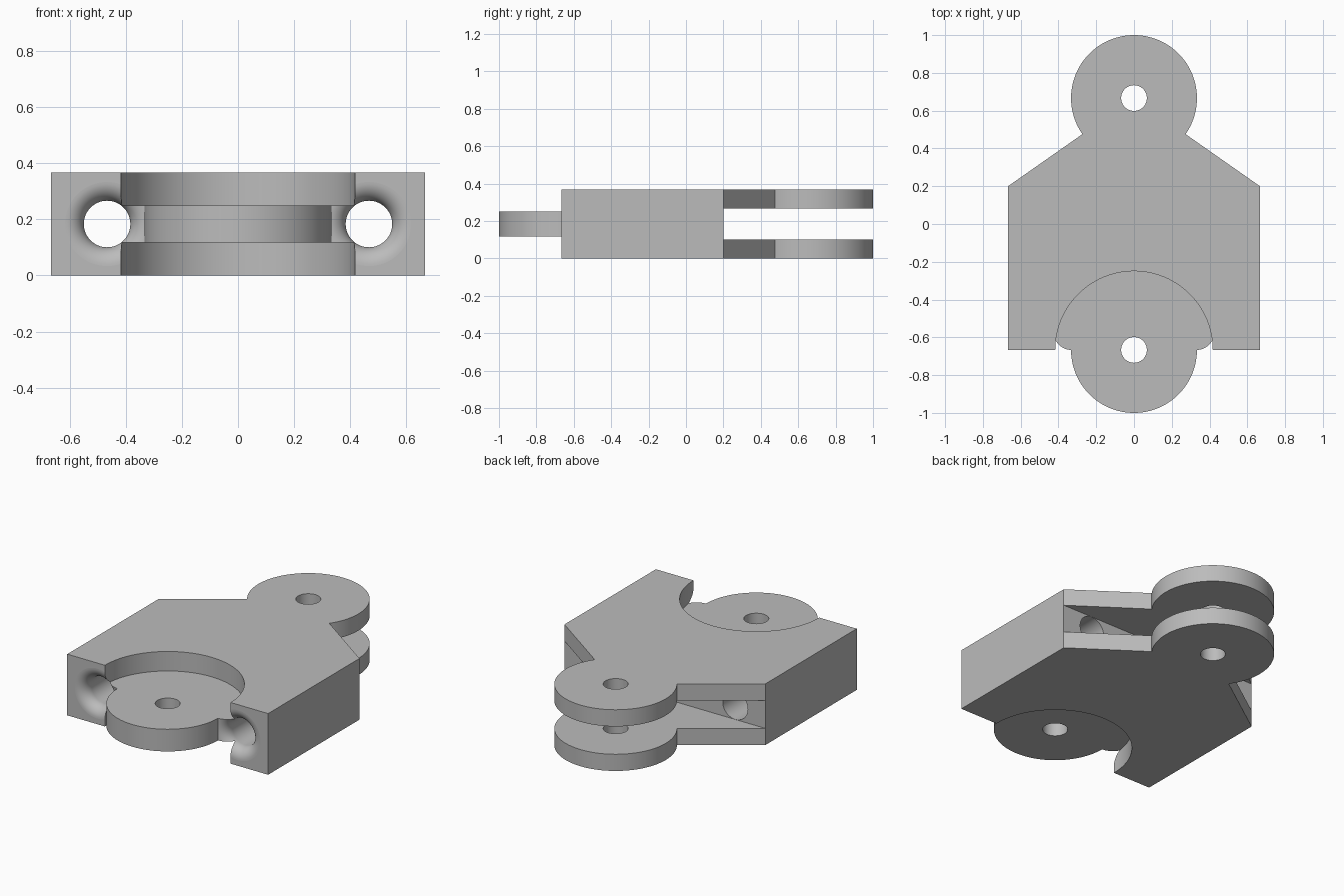
import bpy, bmesh, math
from mathutils import Matrix

if "Cube" in bpy.data.objects:
    bpy.data.objects.remove(bpy.data.objects["Cube"], do_unlink=True)

# Main dimensions
HALF = 2 / 3            # half width, and distance of both pivots from the centre
HEIGHT = 0.367
MID = HEIGHT / 2
LUG = 1 / 3             # radius of the rounded ends
PIN = 0.068             # radius of the pin holes
POCKET = 0.417          # clearance radius around the tongue
TONGUE = (0.117, 0.25)
SLOT = (0.1, 0.267)
SHOULDER = 0.2          # y where the sides start to taper

metal = bpy.data.materials.new("plain grey")
metal.use_nodes = True
grey = (0.5, 0.5, 0.5, 1)
metal.diffuse_color = grey
metal.node_tree.nodes["Principled BSDF"].inputs["Base Color"].default_value = grey


def finish(name, bm):
    bmesh.ops.recalc_face_normals(bm, faces=bm.faces)
    mesh = bpy.data.meshes.new(name)
    bm.to_mesh(mesh)
    bm.free()
    mesh.materials.append(metal)
    obj = bpy.data.objects.new(name, mesh)
    bpy.context.collection.objects.link(obj)
    return obj


def prism(name, outline, z0, z1):
    bm = bmesh.new()
    face = bm.faces.new([bm.verts.new((x, y, z0)) for x, y in outline])
    side = bmesh.ops.extrude_face_region(bm, geom=[face])
    verts = [v for v in side["geom"] if isinstance(v, bmesh.types.BMVert)]
    bmesh.ops.translate(bm, verts=verts, vec=(0, 0, z1 - z0))
    return finish(name, bm)


def arc(cy, r, start, end, n):
    return [(r * math.cos(start + (end - start) * i / n),
             cy + r * math.sin(start + (end - start) * i / n)) for i in range(n + 1)]


def disc(name, cy, r, z0, z1, n=96):
    return prism(name, arc(cy, r, 0, math.tau, n)[:-1], z0, z1)


def flared_bore(name, x):
    # Straight bore along y with a rounded, flared mouth at the front
    bore, fillet = 0.083, 0.067
    profile = [(0, -HALF - 0.05), (bore + fillet, -HALF - 0.05)]
    for i in range(13):
        a = math.pi / 2 * i / 12
        profile.append((bore + fillet * (1 - math.sin(a)),
                        -HALF + fillet * (1 - math.cos(a))))
    profile += [(bore, 0.9), (0, 0.9)]
    bm = bmesh.new()
    verts = [bm.verts.new((r, y, 0)) for r, y in profile]
    edges = [bm.edges.new(pair) for pair in zip(verts, verts[1:])]
    bmesh.ops.spin(bm, geom=verts + edges, cent=(0, 0, 0), axis=(0, 1, 0),
                   angle=math.tau, steps=64)
    bmesh.ops.remove_doubles(bm, verts=bm.verts, dist=1e-5)
    bmesh.ops.transform(bm, matrix=Matrix.Translation((x, 0, MID)), verts=bm.verts)
    return finish(name, bm)


def combine(target, other, operation="DIFFERENCE"):
    mod = target.modifiers.new(other.name, "BOOLEAN")
    mod.operation, mod.object, mod.solver = operation, other, "EXACT"
    bpy.context.view_layer.objects.active = target
    bpy.ops.object.modifier_apply(modifier=mod.name)
    bpy.data.objects.remove(other, do_unlink=True)


# Body with tapered shoulders running into the rounded rear lug
slope = math.atan2(SHOULDER - HALF, HALF)
outline = [(-HALF, -HALF), (HALF, -HALF), (HALF, SHOULDER)]
outline += arc(HALF, LUG, slope, math.pi - slope, 72)
outline += [(-HALF, SHOULDER)]
link = prism("hinge_link", outline, 0, HEIGHT)

# Round clearance pockets above and below the tongue
combine(link, disc("lower_pocket", -HALF, POCKET, -0.1, TONGUE[0]))
combine(link, disc("upper_pocket", -HALF, POCKET, TONGUE[1], HEIGHT + 0.1))

# Rear slot that makes the fork
combine(link, prism("fork_slot", [(-1, SHOULDER), (1, SHOULDER), (1, 1.2), (-1, 1.2)], *SLOT))

# Flared bores either side of the tongue
for side in (-1, 1):
    combine(link, flared_bore("bore", side * 0.467))

# Round tongue at the front, then both pin holes
combine(link, disc("tongue", -HALF, LUG, *TONGUE), "UNION")
for y in (-HALF, HALF):
    combine(link, disc("pin_hole", y, PIN, -0.1, HEIGHT + 0.1, 64))

# Smooth curved walls, flat large faces
bpy.ops.object.select_all(action="DESELECT")
link.select_set(True)
bpy.context.view_layer.objects.active = link
bpy.ops.object.shade_smooth_by_angle(angle=math.radians(30))
for poly in link.data.polygons:
    if poly.area > 0.02:
        poly.use_smooth = False
